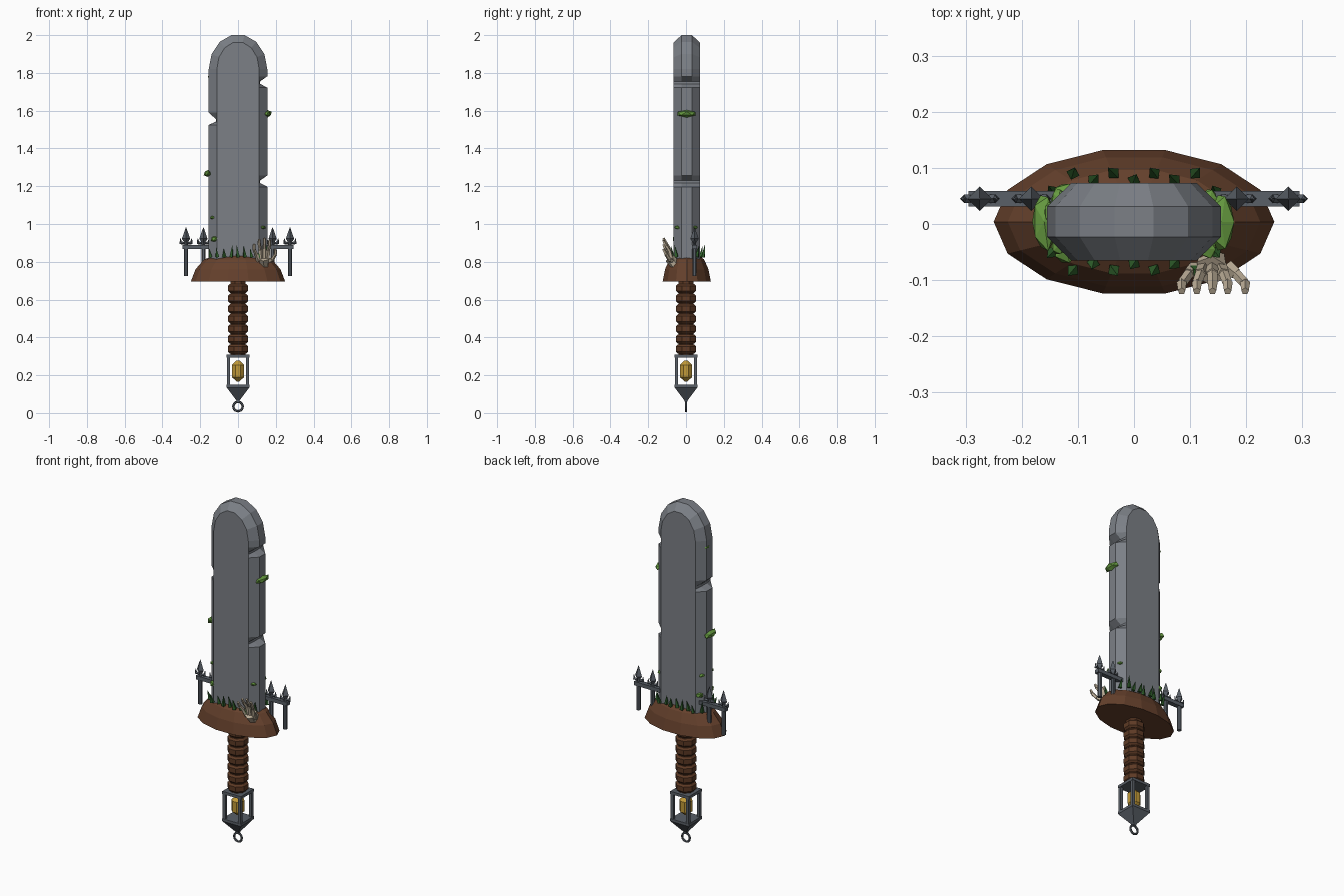
import bpy, bmesh, math, random
from mathutils import Vector, Matrix

random.seed(4)
if "Cube" in bpy.data.objects:
    bpy.data.objects.remove(bpy.data.objects["Cube"], do_unlink=True)


def material(name, rgb):
    m = bpy.data.materials.new(name)
    m.use_nodes = True
    m.diffuse_color = (*rgb, 1)
    m.node_tree.nodes["Principled BSDF"].inputs["Base Color"].default_value = (*rgb, 1)
    return m


STONE = material("grey stone", (0.2, 0.215, 0.24))
IRON = material("dark iron", (0.1, 0.115, 0.135))
EARTH = material("brown earth", (0.13, 0.052, 0.025))
LEATHER = material("brown leather", (0.11, 0.042, 0.018))
GOLD = material("lantern gold", (0.55, 0.33, 0.04))
MOSS = material("bright moss", (0.13, 0.32, 0.05))
GRASS = material("dark grass", (0.03, 0.12, 0.025))
BONE = material("pale bone", (0.5, 0.42, 0.31))


def finish(bm, name, mat):
    bmesh.ops.recalc_face_normals(bm, faces=bm.faces)
    mesh = bpy.data.meshes.new(name)
    bm.to_mesh(mesh)
    bm.free()
    mesh.materials.append(mat)
    ob = bpy.data.objects.new(name, mesh)
    bpy.context.collection.objects.link(ob)
    return ob


def loft(bm, rings):
    """Skin a list of equal closed rings and cap both ends."""
    loops = [[bm.verts.new(p) for p in ring] for ring in rings]
    n = len(loops[0])
    for a, b in zip(loops, loops[1:]):
        for i in range(n):
            j = (i + 1) % n
            bm.faces.new((a[i], a[j], b[j], b[i]))
    bm.faces.new(loops[0])
    bm.faces.new(loops[-1])


def ring(n, rx, ry, z, cx=0, cy=0, turn=0):
    angles = [math.tau * (i + turn) / n for i in range(n)]
    return [(cx + rx * math.cos(a), cy + ry * math.sin(a), z) for a in angles]


def turned(bm, n, profile, cx=0, cy=0, turn=0):
    loft(bm, [ring(n, r, r, z, cx, cy, turn) for r, z in profile])


def box(bm, x0, x1, y0, y1, z0, z1):
    loft(bm, [[(x0, y0, z), (x1, y0, z), (x1, y1, z), (x0, y1, z)] for z in (z0, z1)])


def rod(bm, p, q, r1, r2, n=5):
    p, q = Vector(p), Vector(q)
    d = q - p
    mat = Matrix.Translation((p + q) / 2) @ d.to_track_quat('Z', 'Y').to_matrix().to_4x4()
    bmesh.ops.create_cone(bm, cap_ends=True, segments=n, radius1=r1, radius2=r2,
                          depth=d.length, matrix=mat)


# Stone blade: chamfered slab with notches chipped from its edges
CY = 0.004
RIGHT_NOTCHES, LEFT_NOTCHES = (1.225, 1.75), (1.55,)


def outline(w, rz, dent, y):
    pts = [(w, y, 0.78)]
    for z in RIGHT_NOTCHES:
        pts += [(w, y, z - 0.028), (dent, y, z - 0.008), (dent, y, z + 0.005), (w, y, z + 0.032)]
    for i in range(8):
        a = math.pi * i / 7
        pts.append((w * math.cos(a), y, 1.82 + rz * math.sin(a)))
    for z in LEFT_NOTCHES:
        pts += [(-w, y, z + 0.04), (-dent, y, z + 0.005), (-dent, y, z - 0.008), (-w, y, z - 0.025)]
    return pts + [(-w, y, 0.78)]


bm = bmesh.new()
loft(bm, [outline(0.112, 0.145, 0.112, CY - 0.069), outline(0.155, 0.185, 0.117, CY - 0.027),
          outline(0.155, 0.185, 0.117, CY + 0.027), outline(0.112, 0.145, 0.112, CY + 0.069)])
finish(bm, "stone_blade", STONE)

# Earth mound forming the guard
bm = bmesh.new()
loft(bm, [ring(14, 0.25 * s, 0.131 * s, z, 0, CY) for s, z in
          ((1, 0.695), (0.9, 0.76), (0.72, 0.812), (0.45, 0.838), (0.2, 0.845))])
finish(bm, "earth_mound", EARTH)

# Wrapped grip: core with seven bevelled bands
bm = bmesh.new()
turned(bm, 8, [(0.044, 0.3), (0.044, 0.7)], turn=0.5)
for i in range(7):
    z = 0.314 + 0.0535 * i
    turned(bm, 8, [(0.046, z), (0.057, z + 0.01), (0.057, z + 0.038), (0.046, z + 0.048)], turn=0.5)
finish(bm, "grip", LEATHER)

# Lantern pommel: plates, corner posts, pointed base and hanging ring
bm = bmesh.new()
W = 0.06
box(bm, -W, W, -W, W, 0.294, 0.31)
box(bm, -W, W, -W, W, 0.135, 0.15)
turned(bm, 4, [(0.085, 0.135), (0.014, 0.068), (0.012, 0.06)], turn=0.5)
for sx in (-1, 1):
    for sy in (-1, 1):
        turned(bm, 4, [(0.012, 0.145), (0.012, 0.3)], sx * 0.05, sy * 0.05, 0.5)
finish(bm, "lantern_frame", IRON)

bpy.ops.mesh.primitive_torus_add(major_segments=12, minor_segments=6, major_radius=0.025,
                                 minor_radius=0.0065, location=(0, 0, 0.0345),
                                 rotation=(math.pi / 2, 0, 0))
bpy.context.object.name = "lantern_ring"
bpy.context.object.data.materials.append(IRON)

bm = bmesh.new()
turned(bm, 8, [(0.008, 0.167), (0.035, 0.19), (0.035, 0.253), (0.008, 0.278)], turn=0.5)
finish(bm, "lantern_crystal", GOLD)

# Iron fence on one side, mirrored to the other
FY = 0.045
bm = bmesh.new()
box(bm, 0.11, 0.295, FY - 0.014, FY + 0.014, 0.867, 0.889)
for x in (0.183, 0.275):
    turned(bm, 8, [(0.0125, 0.725), (0.0125, 0.89)], x, FY, 0.5)
    turned(bm, 4, [(0.009, 0.885), (0.009, 0.902), (0.022, 0.922), (0.014, 0.945), (0.001, 0.982)], x, FY)
    for s in (-1, 1):
        rod(bm, (x + s * 0.008, FY, 0.898), (x + s * 0.027, FY, 0.9), 0.006, 0.008, 4)
        rod(bm, (x + s * 0.027, FY, 0.894), (x + s * 0.03, FY, 0.922), 0.008, 0.002, 4)
fence = finish(bm, "iron_fence", IRON)
fence.modifiers.new("mirror", 'MIRROR')

# Skeletal hand reaching out of the mound
bm = bmesh.new()
rod(bm, (0.14, -0.055, 0.775), (0.137, -0.083, 0.82), 0.022, 0.03, 6)
for x, z, k in ((0.085, 0.893, 0.11), (0.112, 0.918, 0.124), (0.14, 0.925, 0.139),
                (0.167, 0.914, 0.154), (0.198, 0.868, 0.166)):
    base = (k, -0.076, 0.805)
    knuckle = (0.5 * (x + k), -0.089, z - 0.055)
    mid = (x, -0.106, z - 0.028)
    tip = (x, -0.12, z)
    rod(bm, base, knuckle, 0.013, 0.011)
    rod(bm, knuckle, mid, 0.0095, 0.009)
    rod(bm, mid, tip, 0.0095, 0.007)
finish(bm, "bone_hand", BONE)

# Grass blades along the front and back of the stone
bm = bmesh.new()
for side in (-1, 1):
    for i in range(9):
        x = -0.145 + 0.03625 * i
        y = CY + side * (0.074 + 0.012 * (i % 2) - 0.02 * (abs(x) > 0.12))
        h = random.uniform(0.035, 0.06)
        lean = random.uniform(-0.012, 0.012)
        rod(bm, (x, y, 0.825), (x + lean, y + side * 0.01, 0.832 + h), 0.012, 0.0005, 4)
finish(bm, "grass_tufts", GRASS)

# Moss clumps clinging to the blade edges: centre, then half sizes
bm = bmesh.new()
for c, s in (((0.156, CY, 1.585), (0.024, 0.056, 0.02)),
             ((-0.16, CY, 1.267), (0.024, 0.056, 0.02)),
             ((-0.15, 0.02, 1.78), (0.011, 0.02, 0.009)),
             ((-0.135, 0.045, 1.035), (0.014, 0.02, 0.011)),
             ((-0.135, -0.04, 1.035), (0.014, 0.016, 0.01)),
             ((-0.122, -0.045, 0.92), (0.025, 0.026, 0.019)),
             ((-0.122, 0.05, 0.92), (0.025, 0.026, 0.019)),
             ((0.132, -0.045, 0.982), (0.016, 0.018, 0.01)),
             ((0.135, 0.045, 0.982), (0.014, 0.018, 0.01))):
    mat = Matrix.Translation(c) @ Matrix.Diagonal((*s, 1))
    made = bmesh.ops.create_icosphere(bm, subdivisions=1, radius=1, matrix=mat)
    for v in made["verts"]:
        v.co = Vector(c) + (v.co - Vector(c)) * random.uniform(0.88, 1.1)
finish(bm, "moss_clumps", MOSS)
